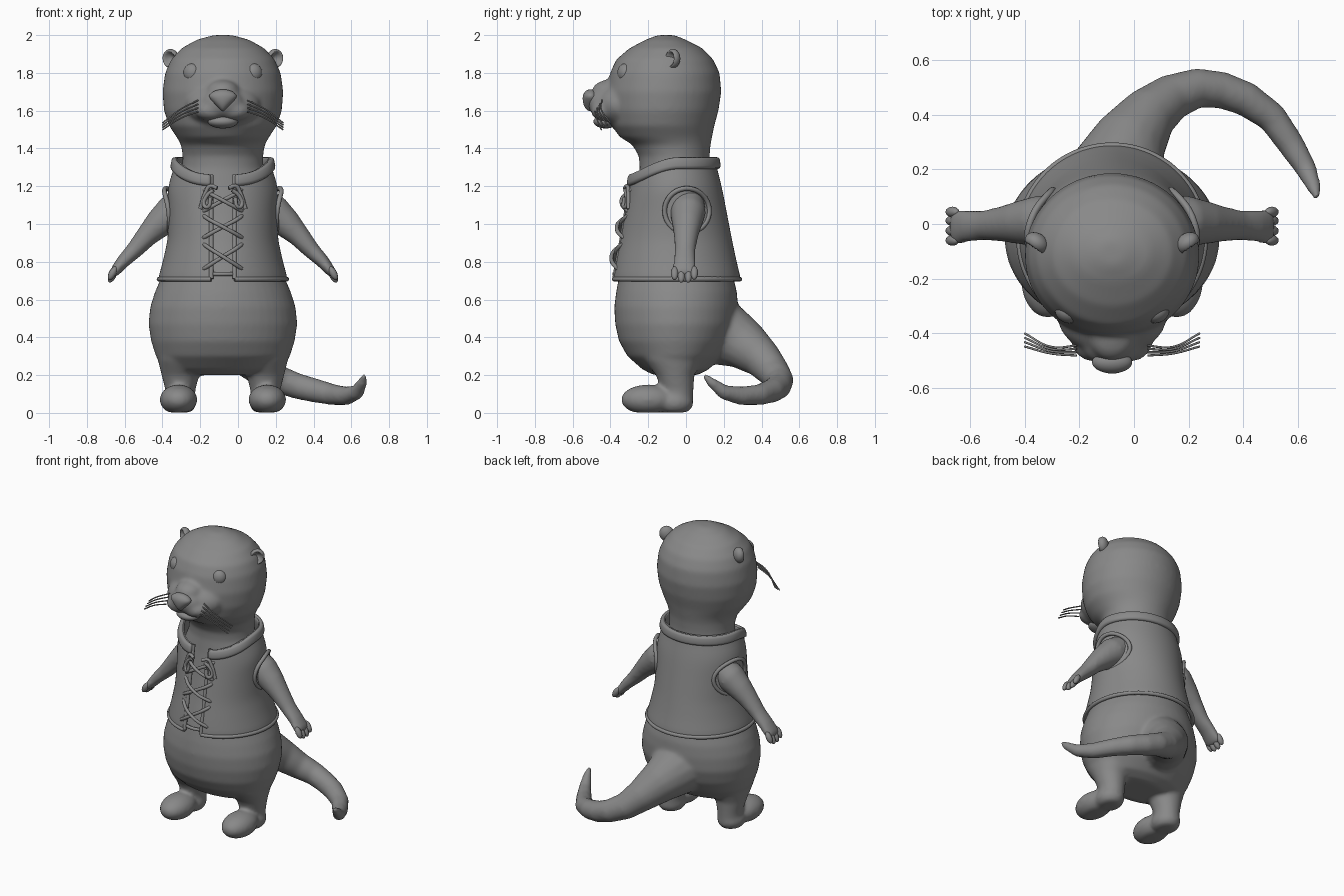
import bpy, bmesh, math
from mathutils import Vector, Matrix

if "Cube" in bpy.data.objects:
    bpy.data.objects.remove(bpy.data.objects["Cube"])

CX = -0.08  # the figure's mid-plane; the tail swings out to +x
grey = bpy.data.materials.new("plain grey")
grey.use_nodes = True
grey.diffuse_color = (0.25, 0.25, 0.25, 1)
grey.node_tree.nodes["Principled BSDF"].inputs["Base Color"].default_value = grey.diffuse_color


def finish(bm, name):
    bmesh.ops.recalc_face_normals(bm, faces=bm.faces)
    mesh = bpy.data.meshes.new(name)
    bm.to_mesh(mesh)
    bm.free()
    mesh.materials.append(grey)
    mesh.shade_smooth()
    ob = bpy.data.objects.new(name, mesh)
    ob.location.x = CX
    bpy.context.collection.objects.link(ob)
    return ob


def skin(bm, rings, closed=True, caps=True):
    rows = [[bm.verts.new(p) for p in ring] for ring in rings]
    n = len(rows[0])
    for a, b in zip(rows, rows[1:]):
        for i in range(n if closed else n - 1):
            j = (i + 1) % n
            bm.faces.new((a[i], a[j], b[j], b[i]))
    if caps:
        bm.faces.new(rows[0])
        bm.faces.new(rows[-1])


def row_point(row, t):
    # t = 0 faces the front
    z, hx, yf, yb = row
    return Vector((hx * math.sin(t), (yf + yb) / 2 - (yb - yf) / 2 * math.cos(t), z))


def stack(bm, rows, n=48):
    skin(bm, [[row_point(r, math.tau * i / n) for i in range(n)] for r in rows])


def limb(bm, path, ref, n=16):
    # path items: point, half thickness, half width along ref
    pts = [Vector(p) for p, _, _ in path]
    rings = []
    for i, (_, ra, rb) in enumerate(path):
        d = (pts[min(i + 1, len(pts) - 1)] - pts[max(i - 1, 0)]).normalized()
        a = d.cross(ref).normalized()
        b = a.cross(d)
        rings.append([pts[i] + a * ra * math.cos(math.tau * k / n)
                      + b * rb * math.sin(math.tau * k / n) for k in range(n)])
    skin(bm, rings)


def ball(bm, centre, radii, rot=None, seg=32):
    m = Matrix.Translation(centre) @ (rot or Matrix()) @ Matrix.Diagonal((*radii, 1))
    return bmesh.ops.create_uvsphere(bm, u_segments=seg, v_segments=seg // 2, radius=1, matrix=m)["verts"]


def cord(name, paths, radius, cyclic=False):
    cu = bpy.data.curves.new(name, "CURVE")
    cu.dimensions = "3D"
    cu.bevel_depth, cu.bevel_resolution, cu.resolution_u = radius, 2, 6
    cu.use_fill_caps = True
    for path in paths:
        sp = cu.splines.new("BEZIER")
        sp.bezier_points.add(len(path) - 1)
        for bp, p in zip(sp.bezier_points, path):
            bp.co = p
            bp.handle_left_type = bp.handle_right_type = "AUTO"
        sp.use_cyclic_u = cyclic
    cu.materials.append(grey)
    ob = bpy.data.objects.new(name, cu)
    ob.location.x = CX
    bpy.context.collection.objects.link(ob)


# Body, head, limbs and tail: overlapping volumes fused into one smooth skin
bm = bmesh.new()
stack(bm, [(.20, .20, -.17, .06), (.23, .30, -.23, .12), (.30, .355, -.31, .19),
           (.38, .38, -.355, .24), (.47, .394, -.375, .27), (.56, .385, -.38, .275),
           (.64, .36, -.37, .27), (.72, .325, -.355, .25), (.9, .265, -.31, .2),
           (1.05, .26, -.28, .18), (1.2, .26, -.255, .15), (1.3, .215, -.245, .125),
           (1.36, .213, -.25, .125), (1.42, .222, -.285, .13), (1.46, .245, -.35, .138),
           (1.52, .285, -.395, .15), (1.6, .312, -.415, .172), (1.7, .32, -.42, .187),
           (1.8, .306, -.402, .178), (1.87, .275, -.37, .145), (1.93, .22, -.30, .088),
           (1.975, .14, -.215, .0), (2.0, .05, -.15, -.06)])
# muzzle
ball(bm, (0, -.34, 1.63), (.2, .14, .12))
ball(bm, (0, -.44, 1.64), (.11, .08, .08))
ball(bm, (0, -.40, 1.70), (.09, .1, .065))
for s in (-1, 1):
    ball(bm, (s * .06, -.43, 1.60), (.09, .075, .055))
    # leg and foot
    stack_rows = [(.03, .075, -.13, .035), (.12, .08, -.13, .04), (.2, .1, -.16, .045),
                  (.28, .12, -.22, .08), (.36, .13, -.24, .1)]
    skin(bm, [[row_point(r, math.tau * i / 24) + Vector((s * .225, 0, 0)) for i in range(24)]
              for r in stack_rows])
    foot = ball(bm, (s * .235, -.2, .07), (.1, .145, .08))
    foot += ball(bm, (s * .228, -.06, .055), (.088, .1, .07))
    for v in foot:
        v.co.z = max(v.co.z, .002)
    # arm and palm
    limb(bm, [((s * u, y, z), a, b) for u, y, z, a, b in (
        (.20, .01, 1.11, .09, .09), (.27, .01, 1.06, .095, .095), (.34, .005, 1.0, .078, .08),
        (.40, 0, .94, .06, .066), (.47, -.005, .86, .046, .055), (.53, -.008, .80, .036, .06),
        (.57, -.01, .75, .028, .068), (.585, -.01, .725, .015, .06))], Vector((0, 1, 0)))
# tail
limb(bm, [((x - CX, y, z), r, r) for x, y, z, r in (
    (-.08, .08, .46, .2), (-.06, .2, .42, .175), (-.01, .31, .36, .135), (.06, .405, .285, .103),
    (.14, .465, .215, .085), (.235, .498, .17, .073), (.32, .49, .14, .068),
    (.41, .457, .118, .064), (.505, .39, .096, .056), (.575, .29, .09, .05), (.63, .2, .11, .04),
    (.66, .13, .165, .027), (.668, .095, .2, .013))], Vector((0, 0, 1)))
body = finish(bm, "body")
rm = body.modifiers.new("fuse", "REMESH")
rm.mode, rm.voxel_size, rm.use_smooth_shade = "VOXEL", .0115, True
sm = body.modifiers.new("soften", "SMOOTH")
sm.factor, sm.iterations = .5, 12

# Fingers
bm = bmesh.new()
for s in (-1, 1):
    tilt = Matrix.Rotation(s * -math.radians(28), 4, "Y")
    for y, drop in ((-.06, .008), (-.025, -.006), (.012, -.006), (.044, .01)):
        ball(bm, (s * .584, y, .732 + drop), (.019, .0195, .04), tilt, 16)
finish(bm, "fingers")

# Face: eyes, nose, lower lip, ears
bm = bmesh.new()
for s in (-1, 1):
    ball(bm, (s * .162, -.322, 1.8), (.048, .04, .05), Matrix.Rotation(s * .4, 4, "Z"))
finish(bm, "eyes")

bm = bmesh.new()
for v in ball(bm, (0, -.505, 1.668), (.075, .042, .045)):
    low = max(0, 1.675 - v.co.z)
    v.co.x *= 1 - low * 14
    v.co.z -= low * .5
finish(bm, "nose")

bm = bmesh.new()
ball(bm, (0, -.425, 1.542), (.08, .065, .036))
finish(bm, "lower_lip")

bm = bmesh.new()
for s in (-1, 1):
    turn = Matrix.Rotation(s * .6, 4, "Z") @ Matrix.Rotation(s * .3, 4, "Y")
    centre = Vector((s * .275, -.07, 1.875))
    back = turn.inverted()
    for v in ball(bm, centre, (.047, .036, .052), turn):
        p = back @ (v.co - centre)
        r = math.hypot(p.x / .047, p.z / .052)
        if p.y < 0 and r < .8:  # hollow cup on the forward side
            p.y += .05 * (1 - (r / .8) ** 2)
            v.co = centre + turn @ p
finish(bm, "ears")

# Whiskers
cord("whiskers", [[(s * .13, -.445 - .012 * k, 1.655 - .02 * k),
                   (s * .22, -.45 - .008 * k, 1.61 - .016 * k),
                   (s * .32, -.40 - .016 * k, 1.535 - .012 * k)]
                  for s in (-1, 1) for k in range(4)], .004)

# Vest shell, open at the front
VEST = [(.70, .338, -.385, .285), (.8, .31, -.37, .26), (.92, .284, -.347, .235),
        (1.05, .281, -.325, .21), (1.18, .285, -.30, .185), (1.25, .268, -.288, .168),
        (1.31, .245, -.278, .152), (1.37, .24, -.275, .148)]


def vest_row(z, grow=0):
    for a, b in zip(VEST, VEST[1:]):
        if z <= b[0] or b is VEST[-1]:
            f = (z - a[0]) / (b[0] - a[0])
            _, hx, yf, yb = (p + (q - p) * f for p, q in zip(a, b))
            return z, hx + grow, yf - grow, yb + grow


def vest_point(t, z, grow=0):
    row = vest_row(z, grow)
    gap = math.asin(.062 / row[1])
    return row_point(row, gap + t * (math.tau - 2 * gap))


def top_edge(t):
    return 1.355 - .09 * max(0, math.cos(math.tau * t)) ** 2


def vest_sheet(name, low, grow, thick, levels):
    bm = bmesh.new()
    cols = [i / 64 for i in range(65)]
    skin(bm, [[vest_point(t, low(t) + (top_edge(t) - low(t)) * k / levels, grow) for t in cols]
              for k in range(levels + 1)], closed=False, caps=False)
    ob = finish(bm, name)
    so = ob.modifiers.new("thickness", "SOLIDIFY")
    so.thickness, so.offset = thick, 0
    ob.modifiers.new("round", "SUBSURF").levels = 1
    ob.modifiers["round"].render_levels = 1


vest_sheet("vest", lambda t: .70, 0, .016, 12)
vest_sheet("vest_collar", lambda t: top_edge(t) - .065, .014, .032, 2)
cord("vest_hem", [[vest_point(i / 48, .708, .002) for i in range(49)]], .013)
cord("vest_front_edges", [[vest_point(t, .71 + .55 * k / 8) for k in range(9)] for t in (0, 1)], .012)

# Armhole rims follow the vest surface
rims = []
for s in (-1, 1):
    rim = []
    for i in range(24):
        a = math.tau * i / 24
        y, z = .005 + .118 * math.cos(a), 1.07 + .118 * math.sin(a)
        _, hx, yf, yb = vest_row(z)
        side = hx * math.sqrt(1 - ((y - (yf + yb) / 2) / ((yb - yf) / 2)) ** 2)
        rim.append((s * (side + .012 + .014 * math.sin(a)), y, z))
    rims.append(rim)
cord("armhole_rims", rims, .013, True)


# Laces: three crossings, a bottom bar and a hanging bow
def on_front(x, z, out=.018):
    return Vector((x, vest_row(z)[2] + .03 * (x / .1) ** 2 - out, z))


laces = []
for top, low in ((1.19, 1.06), (1.05, .92), (.90, .755)):
    for s in (-1, 1):
        laces.append([on_front(-s * .105, top, .0), on_front(-s * .09, top - .015),
                      on_front(0, (top + low) / 2, .02 + .01 * s),
                      on_front(s * .09, low + .015), on_front(s * .11, low, .0)])
laces.append([on_front(x, .735, .0) for x in (-.1, 0, .1)])
for s in (-1, 1):
    laces.append([on_front(s * x, z, .028) for x, z in (
        (.03, 1.19), (.07, 1.2), (.09, 1.17), (.12, 1.08))])
    laces.append([on_front(s * x, z, .03) for x, z in (
        (.05, 1.18), (.085, 1.15), (.1, 1.1), (.08, 1.09), (.065, 1.14))])
cord("laces", laces, .011)
